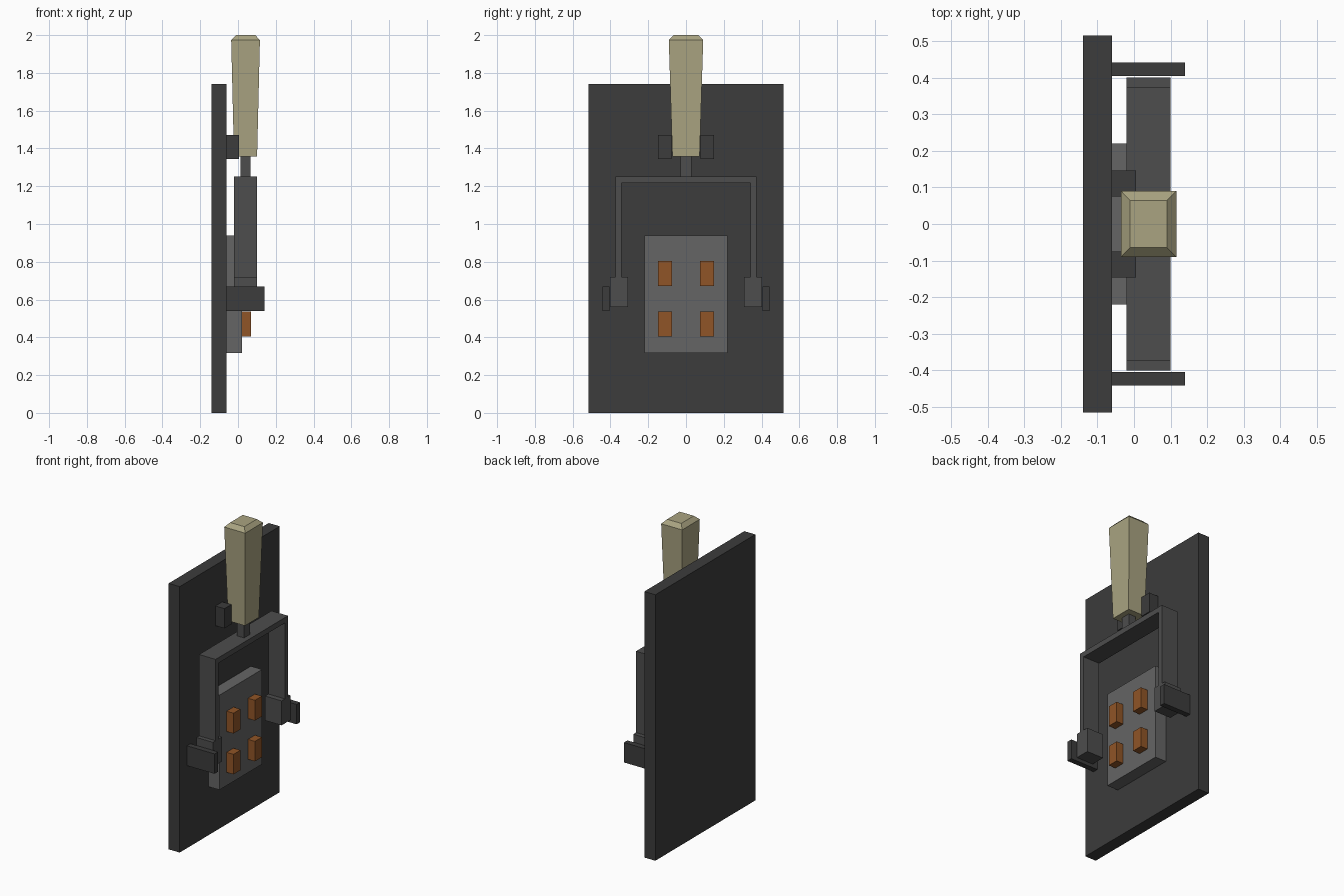
import bpy, bmesh

if "Cube" in bpy.data.objects:
    bpy.data.objects.remove(bpy.data.objects["Cube"])


def material(name, rgb):
    m = bpy.data.materials.new(name)
    m.diffuse_color = (*rgb, 1)
    m.use_nodes = True
    m.node_tree.nodes["Principled BSDF"].inputs["Base Color"].default_value = m.diffuse_color
    return m


DARK = material("dark_metal", (0.045, 0.045, 0.045))
MID = material("mid_metal", (0.075, 0.075, 0.075))
LIGHT = material("plate_metal", (0.13, 0.13, 0.13))
COPPER = material("copper", (0.28, 0.09, 0.02))
GRIP = material("grip", (0.40, 0.37, 0.22))


def finish(bm, name, mat):
    bmesh.ops.recalc_face_normals(bm, faces=bm.faces)
    me = bpy.data.meshes.new(name)
    bm.to_mesh(me)
    bm.free()
    me.materials.append(mat)
    ob = bpy.data.objects.new(name, me)
    bpy.context.collection.objects.link(ob)
    return ob


def box(name, x, y, z, mat):
    bm = bmesh.new()
    bmesh.ops.create_cube(bm, size=1)
    for v in bm.verts:
        v.co = [r[0] if c < 0 else r[1] for c, r in zip(v.co, (x, y, z))]
    return finish(bm, name, mat)


def mirrored_box(name, x, y, z, mat):
    for side, s in (("left", -1), ("right", 1)):
        box(f"{name}_{side}", x, sorted((s * y[0], s * y[1])), z, mat)


# Backing board and contact plate
box("back_board", (-0.14, -0.06), (-0.517, 0.517), (0, 1.74), DARK)
box("contact_plate", (-0.06, 0.02), (-0.22, 0.22), (0.318, 0.938), LIGHT)

# Four copper contacts
for row, z in (("lower", (0.405, 0.536)), ("upper", (0.672, 0.805))):
    mirrored_box(f"contact_{row}", (0.02, 0.07), (0.075, 0.147), z, COPPER)

# Pivot brackets and upper handle clips
mirrored_box("pivot_bracket", (-0.06, 0.14), (0.406, 0.442), (0.54, 0.67), DARK)
mirrored_box("handle_clip", (-0.06, 0.005), (0.076, 0.147), (1.343, 1.472), DARK)

# Yoke: half profile in (y, z), mirrored into an arch with wide feet
half = [(0.342, 1.217), (0.342, 0.72), (0.308, 0.72), (0.308, 0.56),
        (0.402, 0.56), (0.402, 0.72), (0.374, 0.72), (0.374, 1.252)]
outline = half + [(-y, z) for y, z in reversed(half)]
bm = bmesh.new()
face = bm.faces.new([bm.verts.new((-0.02, y, z)) for y, z in outline])
ext = bmesh.ops.extrude_face_region(bm, geom=[face], use_keep_orig=True)
moved = [g for g in ext["geom"] if isinstance(g, bmesh.types.BMVert)]
bmesh.ops.translate(bm, verts=moved, vec=(0.12, 0, 0))
finish(bm, "yoke", MID)

# Stem and tapered handle with a chamfered top
box("handle_stem", (0.012, 0.065), (-0.03, 0.03), (1.25, 1.37), MID)
bm = bmesh.new()
rings = []
for hx, hy, z in ((0.061, 0.072, 1.357), (0.076, 0.091, 1.974), (0.051, 0.065, 2.0)):
    rings.append([bm.verts.new((0.04 + sx * hx, sy * hy, z))
                  for sx, sy in ((-1, -1), (1, -1), (1, 1), (-1, 1))])
for a, b in zip(rings, rings[1:]):
    for i in range(4):
        j = (i + 1) % 4
        bm.faces.new((a[i], a[j], b[j], b[i]))
bm.faces.new(rings[0])
bm.faces.new(rings[-1])
finish(bm, "handle", GRIP)
